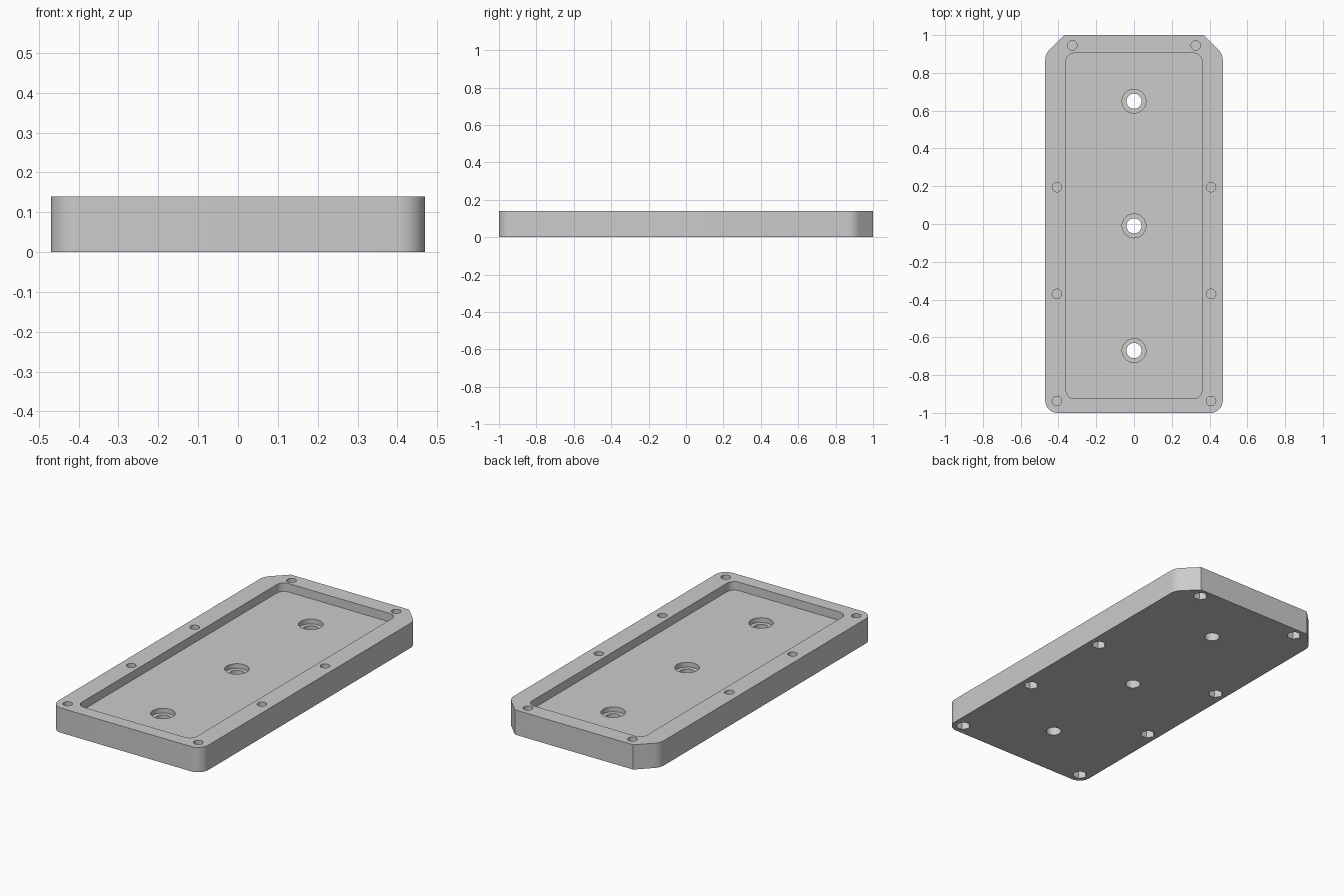
import bpy, bmesh, math
from mathutils import Vector

if "Cube" in bpy.data.objects:
    bpy.data.objects.remove(bpy.data.objects["Cube"])

H = 0.14          # plate height
POCKET_Z = 0.092  # pocket floor
BORE_Z = 0.065    # counterbore floor


def rounded(points, steps=10):
    """Outline from (x, y, radius) corners, listed counter-clockwise."""
    out = []
    for i, (x, y, r) in enumerate(points):
        p = Vector((x, y))
        if r == 0:
            out.append(p)
            continue
        a = (Vector(points[i - 1][:2]) - p).normalized()
        b = (Vector(points[(i + 1) % len(points)][:2]) - p).normalized()
        half = a.angle(b) / 2
        centre = p + (a + b).normalized() * (r / math.sin(half))
        start = p + a * (r / math.tan(half)) - centre
        turn = math.pi - 2 * half
        for k in range(steps + 1):
            t = turn * k / steps
            c, s = math.cos(t), math.sin(t)
            out.append(centre + Vector((start.x * c - start.y * s,
                                        start.x * s + start.y * c)))
    return out


def circle(x, y, r, n):
    return [Vector((x + r * math.cos(math.tau * k / n),
                    y + r * math.sin(math.tau * k / n))) for k in range(n)]


def prism(name, outlines, z0, z1):
    bm = bmesh.new()
    for outline in outlines:
        low = [bm.verts.new((p.x, p.y, z0)) for p in outline]
        high = [bm.verts.new((p.x, p.y, z1)) for p in outline]
        bm.faces.new(low[::-1])
        bm.faces.new(high)
        n = len(low)
        for i in range(n):
            j = (i + 1) % n
            bm.faces.new((low[i], low[j], high[j], high[i]))
    mesh = bpy.data.meshes.new(name)
    bm.to_mesh(mesh)
    bm.free()
    ob = bpy.data.objects.new(name, mesh)
    bpy.context.collection.objects.link(ob)
    return ob


# Plate body: rounded front corners, chamfered back corners
half = [(0.47, -1, 0.065), (0.47, 0.9, 0.08), (0.37, 1, 0)]
body = prism("mounting_plate",
             [rounded(half + [(-x, y, r) for x, y, r in reversed(half)])], 0, H)
grey = bpy.data.materials.new("light grey")
grey.diffuse_color = (0.6, 0.6, 0.6, 1)
grey.use_nodes = True
grey.node_tree.nodes["Principled BSDF"].inputs["Base Color"].default_value = grey.diffuse_color
body.data.materials.append(grey)

# Shallow pocket in the top
pocket = [(-0.36, -0.925, 0.045), (0.36, -0.925, 0.045),
          (0.36, 0.905, 0.045), (-0.36, 0.905, 0.045)]
cutters = [prism("pocket_cutter", [rounded(pocket)], POCKET_Z, 0.3)]

# Counterbored through holes on the centre line
centre_y = (0.65, -0.01, -0.67)
cutters.append(prism("counterbore_cutter",
                     [circle(0, y, 0.063, 48) for y in centre_y], BORE_Z, 0.25))
cutters.append(prism("through_hole_cutter",
                     [circle(0, y, 0.04, 48) for y in centre_y], -0.1, 0.2))

# Rim screw holes from above, hexagonal nut pockets from below
screws = [(s * x, y) for s in (-1, 1)
          for x, y in ((0.327, 0.945), (0.408, 0.195), (0.408, -0.37), (0.408, -0.937))]
cutters.append(prism("screw_hole_cutter",
                     [circle(x, y, 0.025, 32) for x, y in screws], 0.07, 0.2))
cutters.append(prism("nut_pocket_cutter",
                     [circle(x, y, 0.039, 6) for x, y in screws], -0.1, 0.06))

# Cut everything, then bake the result
for cutter in cutters:
    cutter.hide_render = True
    mod = body.modifiers.new(cutter.name, 'BOOLEAN')
    mod.operation = 'DIFFERENCE'
    mod.solver = 'EXACT'
    mod.object = cutter
bpy.context.view_layer.update()
result = bpy.data.meshes.new_from_object(
    body.evaluated_get(bpy.context.evaluated_depsgraph_get()))
body.modifiers.clear()
body.data = result
for cutter in cutters:
    bpy.data.objects.remove(cutter)

bpy.context.view_layer.objects.active = body
body.select_set(True)
bpy.ops.object.shade_smooth_by_angle(angle=math.radians(30))
